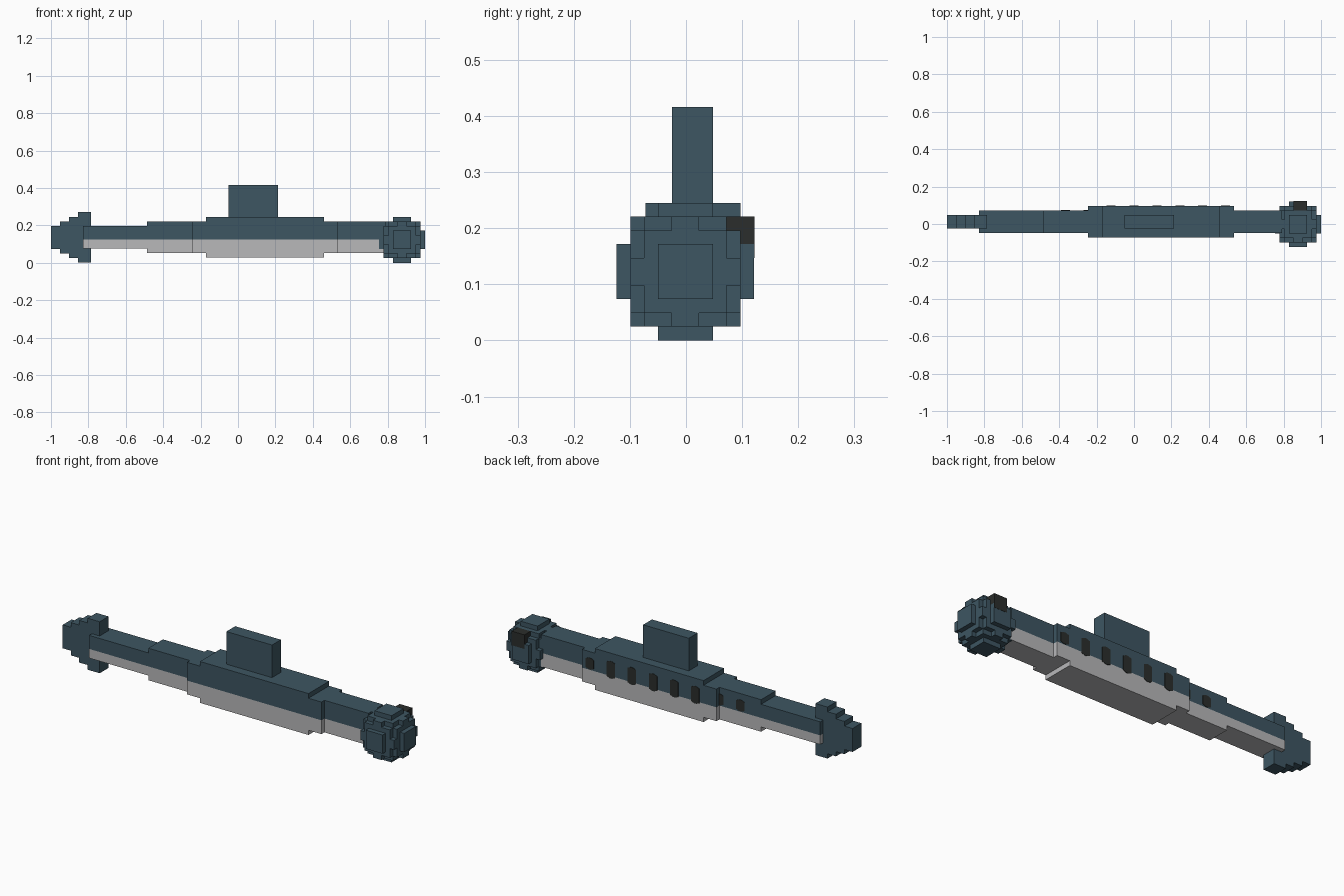
import bpy, bmesh, math
from itertools import permutations
from mathutils import Matrix, Vector

if "Cube" in bpy.data.objects:
    bpy.data.objects.remove(bpy.data.objects["Cube"])


def material(name, rgb):
    m = bpy.data.materials.new(name)
    m.use_nodes = True
    color = (*rgb, 1)
    m.diffuse_color = color
    m.node_tree.nodes["Principled BSDF"].inputs["Base Color"].default_value = color
    return m


BLUE = material("slate blue", (0.047, 0.092, 0.122))
PALE = material("pale grey", (0.48, 0.48, 0.49))
DARK = material("near black", (0.024, 0.027, 0.025))
V = 0.0245  # block size


def add_box(bm, lo, hi):
    lo, hi = Vector(lo), Vector(hi)
    mat = Matrix.Translation((lo + hi) / 2) @ Matrix.Diagonal((*(hi - lo), 1))
    bmesh.ops.create_cube(bm, size=1, matrix=mat)


def finish(name, bm, *mats):
    me = bpy.data.meshes.new(name)
    bm.to_mesh(me)
    bm.free()
    for m in mats:
        me.materials.append(m)
    ob = bpy.data.objects.new(name, me)
    bpy.context.collection.objects.link(ob)
    return ob


# Hull: sections along x as (x start, x end, side step, height step)
SPLIT = 0.125
bm = bmesh.new()
for x0, x1, side, tall in ((-0.83, -0.487, 0, 0), (-0.487, -0.245, 0, 1),
                           (-0.245, -0.17, 1, 1), (-0.17, 0.46, 1, 2),
                           (0.46, 0.535, 1, 1), (0.535, 0.79, 0, 1)):
    add_box(bm, (x0, -0.048 - side * V, 0.077 - tall * V),
            (x1, 0.073 + side * V, 0.196 + tall * V))
bmesh.ops.bisect_plane(bm, geom=bm.verts[:] + bm.edges[:] + bm.faces[:],
                       plane_co=(0, 0, SPLIT), plane_no=(0, 0, 1))
for f in bm.faces:
    f.material_index = int(f.calc_center_median().z < SPLIT)
finish("hull", bm, BLUE, PALE)

# Tower on the deck
bm = bmesh.new()
add_box(bm, (-0.05, -0.025, 0.23), (0.215, 0.048, 0.416))
finish("tower", bm, BLUE)

# Stepped tail fin
bm = bmesh.new()
edges = (-1.0, -0.953, -0.904, -0.855, -0.785)
for i in range(4):
    add_box(bm, (edges[i], -0.025, 0.074 - i * V),
            (edges[i + 1], 0.048, 0.197 + i * V))
finish("tail_fin", bm, BLUE)

# Blocky round head made of crossing boxes
bm = bmesh.new()
center = Vector((0.877, -0.001, 0.1225))
for shape in ((5, 2, 2), (4, 3, 3), (4, 4, 1)):
    for half in sorted(set(permutations(shape))):
        h = Vector(half) * V
        add_box(bm, center - h, center + h)
finish("head", bm, BLUE)

# Eye on the rear side of the head
bm = bmesh.new()
add_box(bm, (0.852, 0.072, 0.147), (0.926, 0.1225, 0.221))
finish("eye", bm, DARK)


# Row of portholes on the rear side
def porthole(name, x, y, w, h):
    bm = bmesh.new()
    c = w * 0.3
    corners = ((w, h - c), (c, h), (-c, h), (-w, h - c),
               (-w, c - h), (-c, -h), (c, -h), (w, c - h))
    face = bm.faces.new([bm.verts.new((x + u, y - 0.004, 0.158 + v)) for u, v in corners])
    out = bmesh.ops.extrude_face_region(bm, geom=[face])["geom"]
    bmesh.ops.translate(bm, vec=(0, 0.006, 0),
                        verts=[e for e in out if isinstance(e, bmesh.types.BMVert)])
    bmesh.ops.recalc_face_normals(bm, faces=bm.faces[:])
    finish(name, bm, DARK)


for i in range(8):
    x = 0.49 - 5 * V * i
    small = i in (0, 6, 7)
    porthole(f"porthole_{i + 1}", x, 0.0975 if x > -0.245 else 0.073,
             0.024, 0.03 if small else 0.045)
